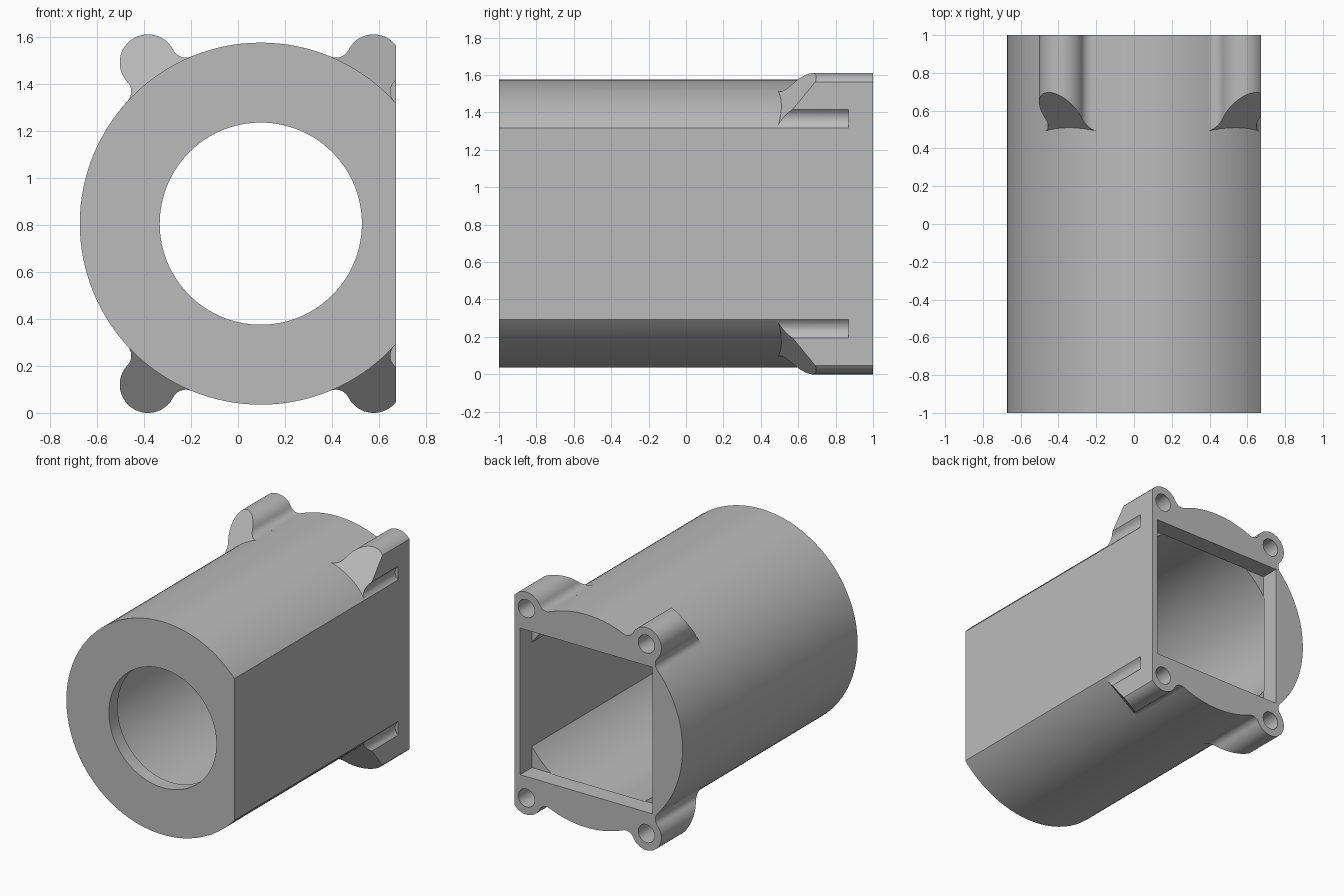
import bpy, bmesh, math
from mathutils import Vector

if "Cube" in bpy.data.objects:
    bpy.data.objects.remove(bpy.data.objects["Cube"], do_unlink=True)

CX, CZ = 0.097, 0.805          # axis of the housing
R_OUT, R_IN = 0.77, 0.65       # shell radii
FLAT, INNER_FLAT = 0.672, 0.627
BOSS_X, BOSS_Z, BOSS_R, FILLET = 0.48, 0.685, 0.12, 0.06

grey = bpy.data.materials.new("plain grey")
grey.use_nodes = True
colour = (0.5, 0.5, 0.5, 1)
grey.diffuse_color = colour
grey.node_tree.nodes["Principled BSDF"].inputs["Base Color"].default_value = colour


def to_object(name, bm):
    bmesh.ops.recalc_face_normals(bm, faces=bm.faces)
    mesh = bpy.data.meshes.new(name)
    bm.to_mesh(mesh)
    bm.free()
    mesh.materials.append(grey)
    obj = bpy.data.objects.new(name, mesh)
    bpy.context.collection.objects.link(obj)
    return obj


def prism(name, outline, y0, y1, planes=()):
    """Extrude an (x, z) outline along y, then trim it by (point, normal) planes."""
    bm = bmesh.new()
    face = bm.faces.new([bm.verts.new((x, y0, z)) for x, z in outline])
    new = bmesh.ops.extrude_face_region(bm, geom=[face])["geom"]
    bmesh.ops.translate(bm, vec=(0, y1 - y0, 0),
                        verts=[g for g in new if isinstance(g, bmesh.types.BMVert)])
    for point, normal in planes:
        geom = bm.verts[:] + bm.edges[:] + bm.faces[:]
        cut = bmesh.ops.bisect_plane(bm, geom=geom, plane_co=point, plane_no=normal,
                                     clear_outer=True)["geom_cut"]
        bmesh.ops.edgeloop_fill(bm, edges=[g for g in cut if isinstance(g, bmesh.types.BMEdge)])
    return to_object(name, bm)


def arc(centre, radius, a0, a1, n):
    return [(centre[0] + radius * math.cos(a0 + (a1 - a0) * i / n),
             centre[1] + radius * math.sin(a0 + (a1 - a0) * i / n)) for i in range(n + 1)]


def circle(x, z, radius, n=128):
    return arc((x, z), radius, 0, math.tau, n)[:-1]


def box(name, x0, x1, y0, y1, z0, z1):
    return prism(name, [(x0, z0), (x1, z0), (x1, z1), (x0, z1)], y0, y1)


def combine(target, tool, operation):
    mod = target.modifiers.new("combine", "BOOLEAN")
    mod.operation, mod.solver, mod.object = operation, "EXACT", tool
    bpy.context.view_layer.objects.active = target
    bpy.ops.object.modifier_apply(modifier=mod.name)
    bpy.data.objects.remove(tool, do_unlink=True)


def boss_outline():
    """Half lobe plus root fillet, mirrored; local u points outward from the axis."""
    d, a, b = math.hypot(BOSS_X, BOSS_Z), R_OUT + FILLET, BOSS_R + FILLET
    t = math.acos((d * d + a * a - b * b) / (2 * d * a))
    fu, fv = a * math.cos(t), a * math.sin(t)
    lobe_end = math.atan2(fv, fu - d)
    lobe = arc((d, 0), BOSS_R, 0, lobe_end, 20)
    fillet = arc((fu, fv), FILLET, lobe_end - math.pi, t - math.pi, 10)
    root = [(0.74 * math.cos(t), 0.74 * math.sin(t))]
    half = lobe + fillet[1:] + root
    return half + [(u, -v) for u, v in reversed(half[1:])]


# Round shell
housing = prism("housing", circle(CX, CZ, R_OUT), -1, 1)

# Four filleted screw bosses with 45 degree leading faces
lobe_shape = boss_outline()
for sx in (-1, 1):
    for sz in (-1, 1):
        d = Vector((sx * BOSS_X, sz * BOSS_Z)).normalized()
        outline = [(CX + u * d.x - v * d.y, CZ + u * d.y + v * d.x) for u, v in lobe_shape]
        start = Vector((CX + 0.75 * d.x, 0.49, CZ + 0.75 * d.y))
        planes = [(start, Vector((d.x, -1, d.y))), (start, Vector((0, -1, 0)))]
        combine(housing, prism("screw_boss", outline, 0.3, 1, planes), "UNION")

# Solid web beside the two bosses on the flat side
for s in (-1, 1):
    z0, z1 = sorted((CZ + s * 0.49, CZ + s * 0.65))
    combine(housing, box("boss_web", 0.6, 0.72, 0.87, 1, z0, z1), "UNION")

# Flat side, cavity, front opening and square rear recess
combine(housing, box("flat_cut", FLAT, 1.2, -1.2, 1.2, -0.3, 2), "DIFFERENCE")
cavity = prism("cavity", circle(CX, CZ, R_IN), -0.9, 0.87,
               [(Vector((INNER_FLAT, 0, CZ)), Vector((1, 0, 0)))])
combine(housing, cavity, "DIFFERENCE")
combine(housing, prism("front_opening", circle(CX, CZ, 0.43), -1.1, -0.8), "DIFFERENCE")
half = INNER_FLAT - CX
combine(housing, box("rear_recess", CX - half, INNER_FLAT, 0.865, 1.1, CZ - half, CZ + half),
        "DIFFERENCE")

# Screw holes
for sx in (-1, 1):
    for sz in (-1, 1):
        hole = prism("screw_hole", circle(CX + sx * BOSS_X, CZ + sz * BOSS_Z, 0.065, 40), 0.7, 1.1)
        combine(housing, hole, "DIFFERENCE")

bpy.ops.object.select_all(action="DESELECT")
housing.select_set(True)
bpy.context.view_layer.objects.active = housing
bpy.ops.object.shade_smooth_by_angle(angle=math.radians(25))
